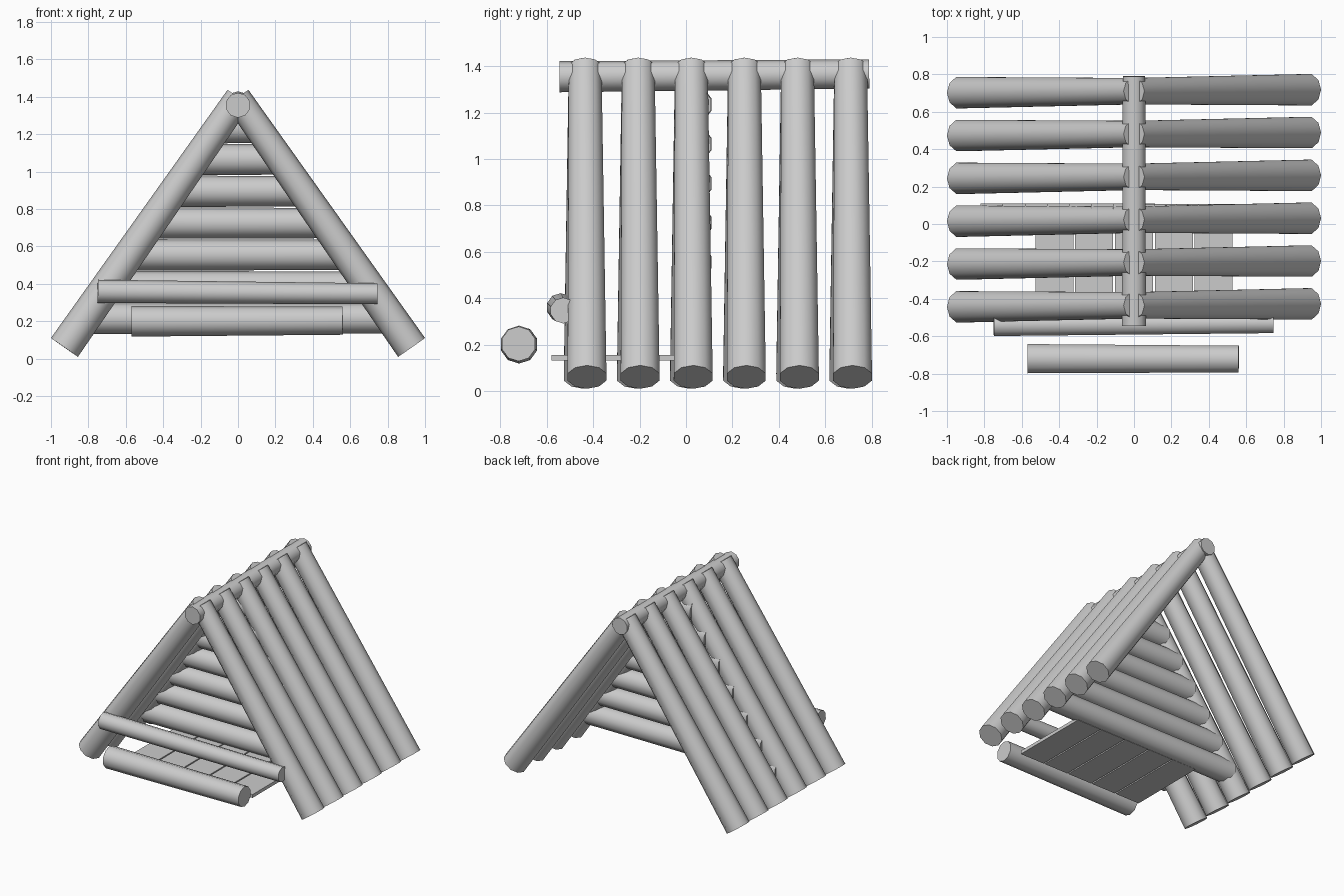
import bpy
import math
from mathutils import Vector

cube = bpy.data.objects.get("Cube")
if cube:
    bpy.data.objects.remove(cube, do_unlink=True)

# Single plain material
grey = bpy.data.materials.new("log_grey")
grey.use_nodes = True
COLOUR = (0.6, 0.6, 0.6, 1)
grey.diffuse_color = COLOUR
grey.node_tree.nodes["Principled BSDF"].inputs["Base Color"].default_value = COLOUR


def finish(obj, name):
    obj.name = name
    obj.data.materials.append(grey)
    bpy.ops.object.shade_smooth_by_angle(angle=math.radians(50))


def log(name, start, end, r_start, r_end):
    """Tapered ten-sided log running between two points."""
    a, b = Vector(start), Vector(end)
    axis = b - a
    bpy.ops.mesh.primitive_cone_add(vertices=10, radius1=r_start, radius2=r_end,
                                    depth=axis.length, location=(a + b) / 2)
    obj = bpy.context.object
    obj.rotation_euler = axis.to_track_quat('Z', 'Y').to_euler()
    finish(obj, name)


FOOT_X, FOOT_Z, TOP_Z = 0.928, 0.06, 1.395


def rafter_x(z):
    """Distance of the rafter axis from the middle at height z."""
    return FOOT_X * (TOP_Z - z) / (TOP_Z - FOOT_Z)


# Sloping logs of the two roof sides
for i in range(6):
    y = -0.435 + 0.229 * i
    for side, label in ((1, "left"), (-1, "right")):
        log(f"{label}_roof_log_{i + 1}", (side * FOOT_X, y + 0.008 * side, FOOT_Z),
            (-side * 0.005, y, TOP_Z), 0.088, 0.074)

# Ridge pole
log("ridge_pole", (0, -0.545, 1.355), (0, 0.79, 1.367), 0.067, 0.063)

# Stacked logs of the inner wall
for i in range(7):
    z = 0.215 + 0.17 * i
    half = rafter_x(z)
    log(f"wall_log_{i + 1}", (-half, 0.03, z), (half, 0.03, z), 0.084, 0.081)

# Cross bar and loose log at the entrance
log("entrance_bar", (-0.75, -0.54, 0.36), (0.745, -0.53, 0.347), 0.062, 0.056)
log("front_log", (-0.57, -0.72, 0.2), (0.56, -0.722, 0.203), 0.082, 0.075)

# Floor slats
for i in range(5):
    bpy.ops.mesh.primitive_cube_add(size=1, location=((i - 2) * 0.213, -0.275, 0.143))
    slat = bpy.context.object
    slat.scale = (0.203, 0.61, 0.025)
    finish(slat, f"floor_slat_{i + 1}")
